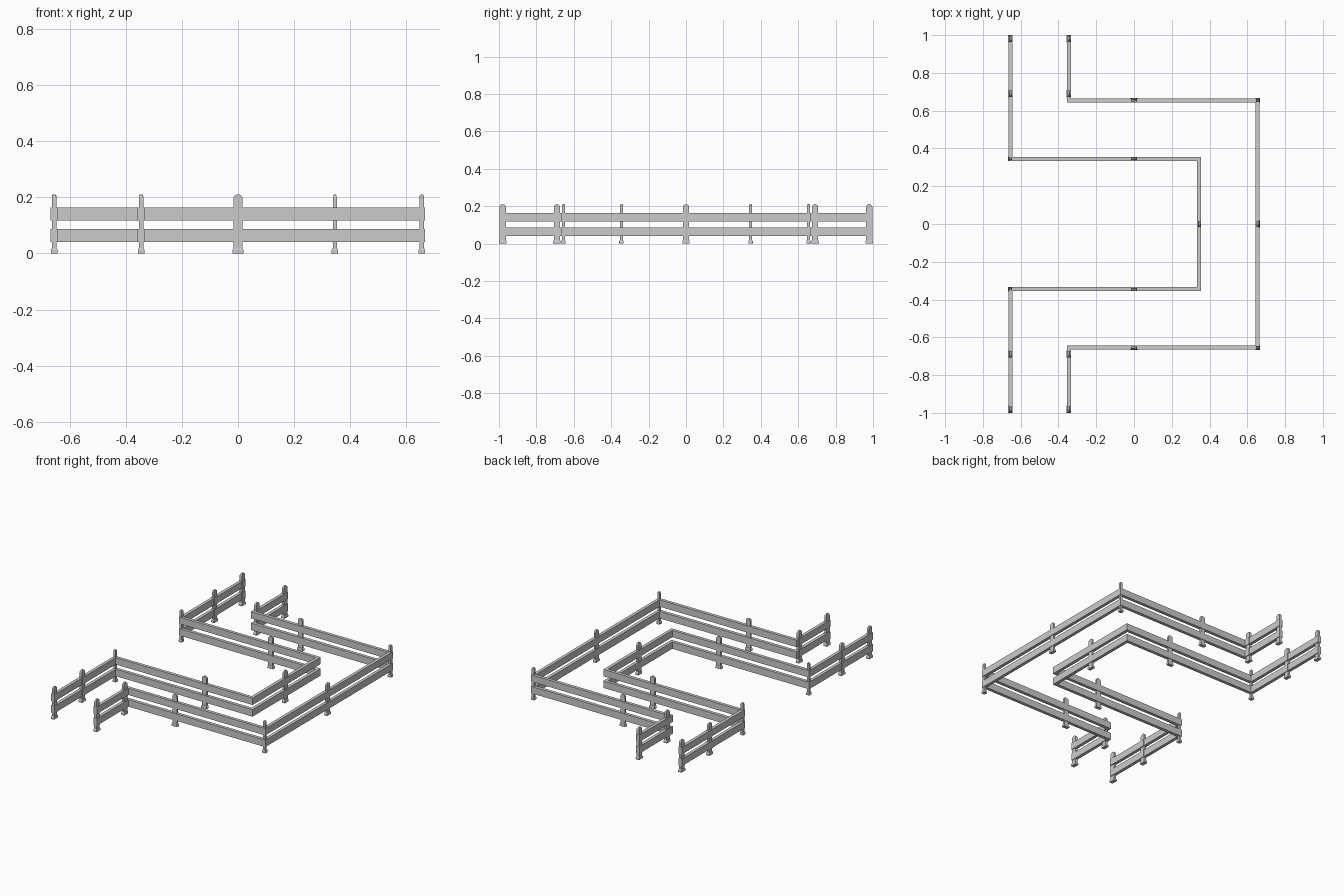
import bpy, bmesh, math
from mathutils import Vector, Matrix

if "Cube" in bpy.data.objects:
    bpy.data.objects.remove(bpy.data.objects["Cube"])

RAIL_T = 0.021                                   # rail thickness
LEVELS = ((0.041, 0.087), (0.118, 0.163))        # bottom and top of the two rails


def finish(bm, name):
    bmesh.ops.recalc_face_normals(bm, faces=bm.faces)
    me = bpy.data.meshes.new(name)
    bm.to_mesh(me)
    bm.free()
    ob = bpy.data.objects.new(name, me)
    bpy.context.collection.objects.link(ob)
    return ob


def rail(name, pts, z0, z1):
    """Mitred board following a right-angled path."""
    pts = [Vector(p) for p in pts]
    norms = []
    for a, b in zip(pts, pts[1:]):
        d = (b - a).normalized()
        norms.append(Vector((-d.y, d.x)))
    bm = bmesh.new()
    rings = []
    for i, p in enumerate(pts):
        if i in (0, len(pts) - 1):
            n = norms[0 if i == 0 else -1]
        else:
            n = norms[i - 1] + norms[i]
        n = n * RAIL_T / 2
        rings.append([bm.verts.new((q.x, q.y, z)) for q, z in
                      ((p + n, z0), (p - n, z0), (p - n, z1), (p + n, z1))])
    for a, b in zip(rings, rings[1:]):
        for k in range(4):
            bm.faces.new((a[k], a[k - 1], b[k - 1], b[k]))
    bm.faces.new(rings[0])
    bm.faces.new(rings[-1])
    return finish(bm, name)


def add_box(bm, sx, sy, z0, z1, top=1.0):
    """Box with an optionally tapered top."""
    m = Matrix.Translation((0, 0, (z0 + z1) / 2)) @ Matrix.Diagonal((sx, sy, z1 - z0, 1))
    vs = bmesh.ops.create_cube(bm, size=1, matrix=m)["verts"]
    for v in vs:
        if v.co.z > (z0 + z1) / 2:
            v.co.x *= top
            v.co.y *= top


def post(name, x, y, width, thick, along_y=False, clips=False):
    bm = bmesh.new()
    # upright with a rounded top
    r = width / 2
    h = 0.211
    prof = [(-r, 0.008), (r, 0.008)]
    prof += [(r * math.cos(t), h - r + r * math.sin(t))
             for t in (math.pi * i / 8 for i in range(9))]
    face = bm.faces.new([bm.verts.new((px, -thick / 2, pz)) for px, pz in prof])
    ext = bmesh.ops.extrude_face_region(bm, geom=[face])["geom"]
    bmesh.ops.translate(bm, vec=(0, thick, 0),
                        verts=[g for g in ext if isinstance(g, bmesh.types.BMVert)])
    # narrow the faces at the crown
    for v in bm.verts:
        if v.co.z > h - 0.006:
            v.co.y *= 0.6
    # foot
    add_box(bm, width + 0.007, thick + 0.008, 0, 0.012)
    add_box(bm, width + 0.007, thick + 0.008, 0.012, 0.018, 0.82)
    # brackets wrapped around the rails
    if clips:
        for z0, z1 in LEVELS:
            add_box(bm, width + 0.002, 0.025, z0 - 0.001, z1 + 0.001)
    if along_y:
        bmesh.ops.rotate(bm, verts=bm.verts, cent=(0, 0, 0),
                         matrix=Matrix.Rotation(math.pi / 2, 3, 'Z'))
    bmesh.ops.translate(bm, verts=bm.verts, vec=(x, y, 0))
    return finish(bm, name)


# rails of the two fence lines
E, A, B = 0.99, 0.655, 0.345
outer = [(-B, E), (-B, A), (A, A), (A, -A), (-B, -A), (-B, -E)]
inner = [(-A, E), (-A, B), (B, B), (B, -B), (-A, -B), (-A, -E)]
for label, path in (("outer", outer), ("inner", inner)):
    for lvl, (z0, z1) in zip(("lower", "upper"), LEVELS):
        rail(f"{label}_{lvl}_rail", path, z0, z1)

# posts, mirrored front to back
for s in (1, -1):
    for x in (-A, -B):
        for y in (0.98, 0.69):
            post("arm_post", x, s * y, 0.033, 0.016, along_y=True, clips=True)
    for y in (A, B):
        post("middle_post", 0, s * y, 0.033, 0.014)
    post("corner_post", A, s * A, 0.016, 0.016)
    post("corner_post", -A, s * B, 0.016, 0.016)

# posts on the long cross runs
for x in (A, B):
    post("cross_post", x, 0, 0.033, 0.014, along_y=True)
